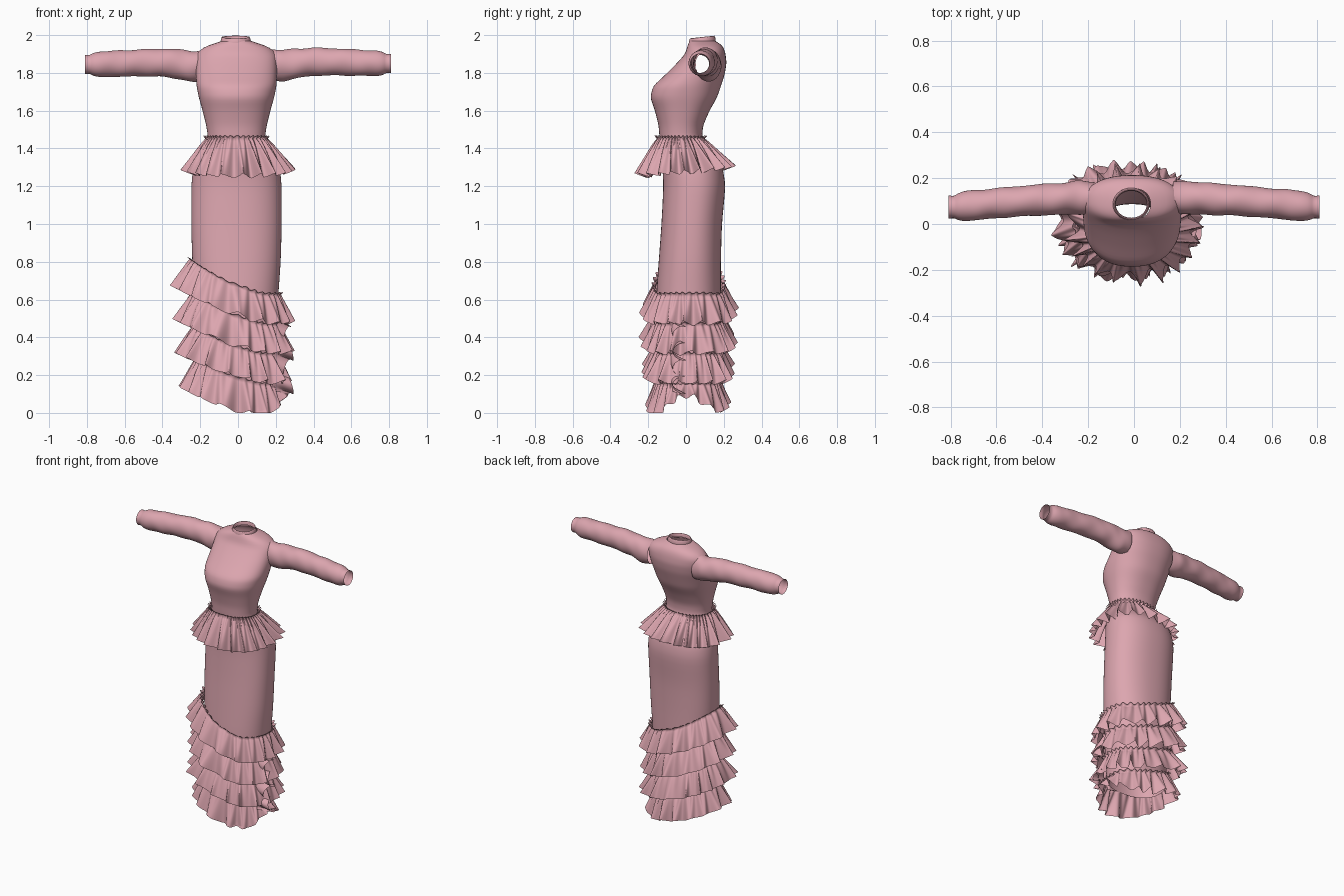
import bpy, bmesh, math, random
from math import sin, cos, pi, exp

random.seed(4)
if "Cube" in bpy.data.objects:
    bpy.data.objects.remove(bpy.data.objects["Cube"])

# One fabric colour
fabric = bpy.data.materials.new("dusty_pink_fabric")
fabric.use_nodes = True
pink = (0.72, 0.38, 0.43, 1)
fabric.diffuse_color = pink
bsdf = fabric.node_tree.nodes["Principled BSDF"]
bsdf.inputs["Base Color"].default_value = pink
bsdf.inputs["Roughness"].default_value = 0.8


def loft(name, rings, closed=True, subdiv=0, drop=None):
    """Skin a list of equally long point rings; drop(centre) removes faces."""
    bm = bmesh.new()
    rows = [[bm.verts.new(p) for p in ring] for ring in rings]
    n = len(rows[0])
    for low, high in zip(rows, rows[1:]):
        for i in range(n if closed else n - 1):
            j = (i + 1) % n
            bm.faces.new((low[i], low[j], high[j], high[i]))
    if drop:
        gone = [f for f in bm.faces if drop(f.calc_center_median())]
        bmesh.ops.delete(bm, geom=gone, context='FACES')
    mesh = bpy.data.meshes.new(name)
    bm.to_mesh(mesh)
    bm.free()
    obj = bpy.data.objects.new(name, mesh)
    bpy.context.collection.objects.link(obj)
    mesh.materials.append(fabric)
    mesh.shade_smooth()
    if subdiv:
        mod = obj.modifiers.new("smooth", 'SUBSURF')
        mod.levels = mod.render_levels = subdiv
    return obj


# Body sections from hem to neck: z, half width, front y, back y
SECTIONS = [
    (0.17, 0.20, -0.14, 0.16), (0.40, 0.215, -0.15, 0.175),
    (0.60, 0.22, -0.16, 0.185), (0.80, 0.235, -0.145, 0.185),
    (1.00, 0.24, -0.13, 0.19), (1.20, 0.24, -0.12, 0.21),
    (1.30, 0.23, -0.125, 0.195), (1.38, 0.185, -0.13, 0.13),
    (1.45, 0.15, -0.14, 0.085), (1.52, 0.16, -0.145, 0.09),
    (1.60, 0.18, -0.165, 0.125), (1.67, 0.20, -0.19, 0.165),
    (1.73, 0.212, -0.175, 0.185), (1.79, 0.215, -0.11, 0.205),
    (1.85, 0.215, -0.05, 0.215), (1.90, 0.212, -0.005, 0.21),
    (1.935, 0.18, 0.005, 0.20), (1.955, 0.12, 0.012, 0.18),
    (1.968, 0.08, 0.02, 0.155),
]


def section_at(z):
    z = max(SECTIONS[0][0], min(SECTIONS[-1][0], z))
    for a, b in zip(SECTIONS, SECTIONS[1:]):
        if z <= b[0]:
            t = (z - a[0]) / (b[0] - a[0])
            return [p + (q - p) * t for p, q in zip(a, b)]


def outline(sec, ang, out=0.0):
    """Point on a slightly squared oval section, pushed outward."""
    z, rx, front, back = sec
    ry, cy = (back - front) / 2, (back + front) / 2
    c, s = cos(ang), sin(ang)
    e = 0.88
    x = (rx + out) * math.copysign(abs(c) ** e, c) - 0.008
    y = cy + (ry + out) * math.copysign(abs(s) ** e, s)
    return x, y, z


def angles(n):
    return [2 * pi * i / n for i in range(n)]


# Bodice and skirt in one piece, with open armholes
def armhole(c):
    return abs(c.x) > 0.12 and math.hypot(c.y - 0.10, c.z - 1.85) < 0.055


levels = []
for a, b in zip(SECTIONS, SECTIONS[1:]):
    steps = 2 if b[0] - a[0] > 0.04 else 1
    levels += [section_at(a[0] + (b[0] - a[0]) * k / steps) for k in range(steps)]
levels.append(SECTIONS[-1])
loft("bodice_and_skirt", [[outline(s, a) for a in angles(48)] for s in levels],
     subdiv=1, drop=armhole)

# Stand collar, tilted up toward the back
collar = []
for rise, grow in ((-0.012, 0.004), (0.0, 0.006), (0.024, 0.0), (0.028, -0.005), (0.0, -0.008)):
    collar.append([(-0.012 + (0.076 + grow) * cos(a), 0.086 + (0.067 + grow) * sin(a),
                    1.965 + rise + 0.007 * sin(a)) for a in angles(40)])
loft("collar", collar, subdiv=1)

# Sleeves: x, y, z, half depth, half height
SLEEVE = [
    (0.17, 0.115, 1.842, 0.068, 0.085), (0.24, 0.115, 1.838, 0.074, 0.083),
    (0.32, 0.11, 1.852, 0.07, 0.078), (0.42, 0.105, 1.86, 0.068, 0.074),
    (0.55, 0.095, 1.857, 0.066, 0.071), (0.66, 0.085, 1.853, 0.066, 0.069),
    (0.74, 0.078, 1.85, 0.066, 0.068), (0.772, 0.075, 1.85, 0.058, 0.06),
    (0.782, 0.074, 1.85, 0.047, 0.049), (0.81, 0.074, 1.85, 0.051, 0.051),
]
for side, name in ((1, "left_sleeve"), (-1, "right_sleeve")):
    rings = []
    for a, b in zip(SLEEVE, SLEEVE[1:] + SLEEVE[-1:]):
        for k in range(3 if b[0] - a[0] > 0.05 else 1):
            x, y, z, ry, rz = [p + (q - p) * k / 3 for p, q in zip(a, b)]
            ring = []
            for g in angles(32):
                crease = 0.035 * sin(2 * g + 38 * x + side) + 0.02 * sin(3 * g - 55 * x)
                w = 1 + crease * min(1, max(0, (0.78 - x) * 8))
                ring.append((side * x, y + ry * w * cos(g) * side,
                             z - 0.005 * (side < 0) + rz * w * sin(g)))
            rings.append(ring)
    loft(name, rings, subdiv=1)


def ruffle(name, top, drop, spread, folds, depth, shift=(0, 0)):
    """Gathered flounce: top, drop and spread are functions of the angle."""
    phase, skew = random.uniform(0, 6), random.uniform(0, 6)
    rows = [1.0, 0.97, 0.85, 0.7, 0.52, 0.35, 0.2, 0.08, 0.0, -0.07]
    rings = []
    for t in rows:
        ring = []
        for a in angles(folds * 14):
            wob = a * folds + phase + 0.9 * sin(3 * a + skew) + 0.5 * sin(5 * a)
            size = 0.8 + 0.3 * sin(4 * a + skew)
            wave = (sin(wob) + 0.25 * sin(2 * wob + skew)) * size
            pleat = sin(2 * wob + skew)
            d = max(t, 0)
            out = 0.009 + spread(a) * d ** 0.85 + depth * wave * d
            out += 0.006 * pleat * (1 - d) + (0.014 if t < 0 else 0)
            sec = section_at(top(a))
            x, y, _ = outline(sec, a + 0.035 * d * cos(wob), out)
            z = top(a) - drop(a) * t + 0.012 * wave * d ** 2
            if t < 0:
                z += 0.005 * pleat
            ring.append((x + shift[0] * d, y + shift[1] * d, max(z, 0.0)))
        rings.append(ring)
    return loft(name, rings)


# Peplum around the waist
ruffle("peplum", lambda a: 1.452, lambda a: 0.175 - 0.02 * sin(a),
       lambda a: 0.118, 21, 0.032, (0.008, 0.025))

# Four slanted skirt flounces, rising toward the right hip
def slant(a):
    s = min(1, max(0, (0.13 - 0.23 * cos(a)) / 0.36))
    return 0.19 * s ** 1.4


for i in range(4):
    last = i == 3

    def top(a, i=i, last=last):
        return 0.625 - 0.158 * i + slant(a) * (1 - 0.1 * i)

    def drop(a, last=last):
        side = math.atan2(sin(a), cos(a))
        lift = 0.09 * exp(-((side + 0.05) / 0.55) ** 2) if last else 0
        front = 0.02 * max(0, -sin(a)) if last else 0
        return 0.148 + front - lift

    ruffle("skirt_flounce_%d" % (i + 1), top, drop,
           lambda a, last=last: 0.06 + 0.03 * max(0, -cos(a)) - (0.015 if last else 0),
           17 - (i % 2), 0.026)

# Cascading frill down the left front slit
frill = []
for k in range(70):
    t = k / 69
    z = 0.12 + 0.48 * t
    row = []
    for w in (0, 0.25, 0.5, 0.75, 1):
        sway = 0.035 * w * sin(t * 34)
        row.append((0.18 + 0.115 * w * (0.75 + 0.25 * sin(t * 17)) * min(1, 3 * (1 - t) + 0.3),
                    -0.085 + 0.05 * w + sway, z - 0.04 * w + 0.02 * w * cos(t * 34)))
    frill.append(row)
loft("slit_frill", frill, closed=False)
